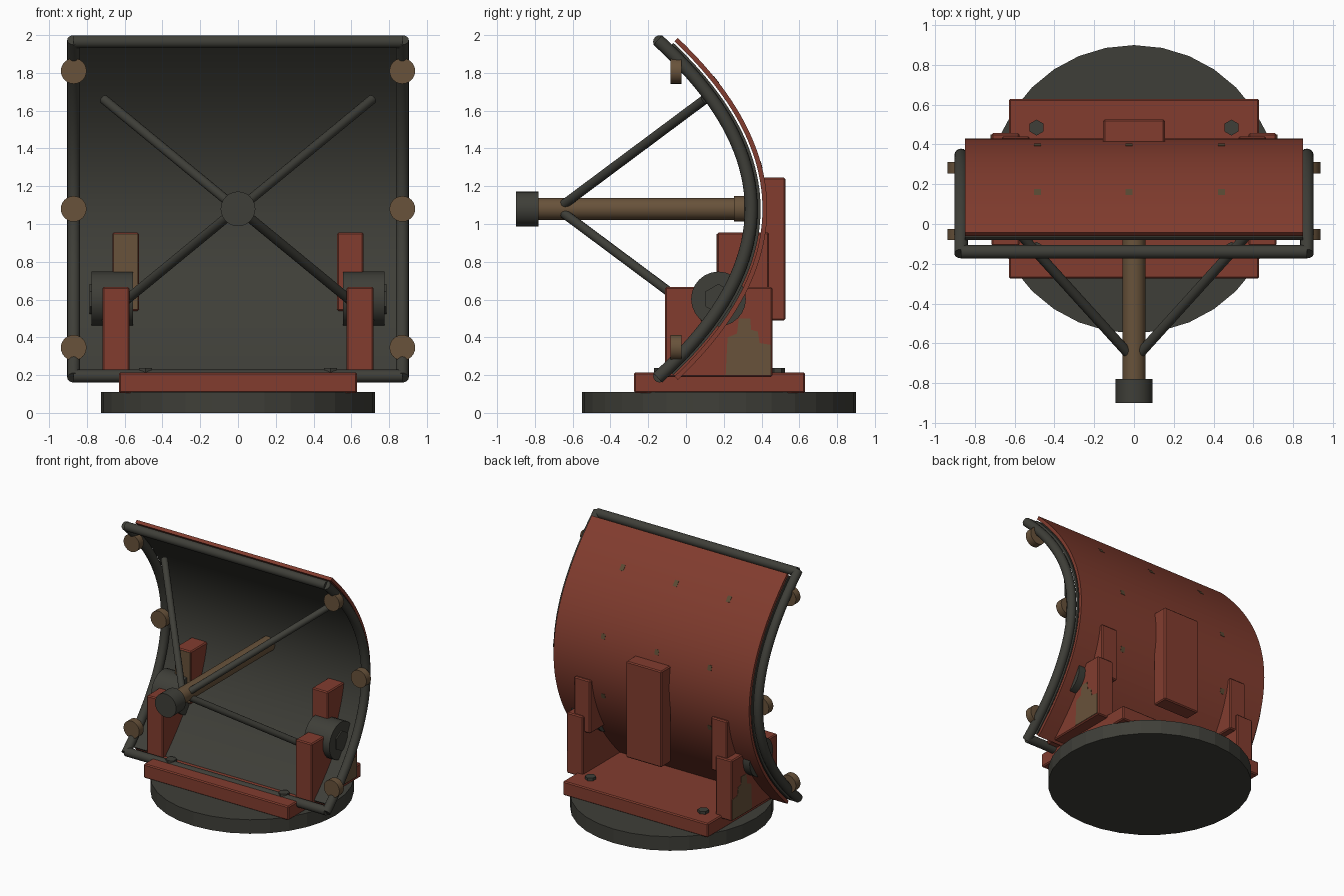
import bpy, bmesh, math
from mathutils import Vector, Matrix

if "Cube" in bpy.data.objects:
    bpy.data.objects.remove(bpy.data.objects["Cube"])


def material(name, rgb):
    m = bpy.data.materials.new(name)
    m.diffuse_color = (*rgb, 1)
    m.use_nodes = True
    m.node_tree.nodes["Principled BSDF"].inputs["Base Color"].default_value = m.diffuse_color
    return m


RED = material("red paint", (0.225, 0.046, 0.028))
DARK = material("dark metal", (0.049, 0.049, 0.040))
RUST = material("rust brown", (0.138, 0.085, 0.043))
CHIP = material("worn olive", (0.105, 0.070, 0.035))

ZC, K, Y0 = 1.08, 0.61, 0.375     # parabola axis height, curvature, vertex


def finish(name, bm, mat, smooth=False):
    bmesh.ops.recalc_face_normals(bm, faces=bm.faces)
    me = bpy.data.meshes.new(name)
    bm.to_mesh(me)
    bm.free()
    ob = bpy.data.objects.new(name, me)
    bpy.context.collection.objects.link(ob)
    me.materials.append(mat)
    if smooth:
        bpy.ops.object.select_all(action='DESELECT')
        ob.select_set(True)
        bpy.context.view_layer.objects.active = ob
        bpy.ops.object.shade_smooth_by_angle(angle=math.radians(35))
    return ob


def box(name, x, y, z, mat, bevel=0.008):
    bm = bmesh.new()
    size = [b - a for a, b in (x, y, z)]
    mid = [(a + b) / 2 for a, b in (x, y, z)]
    bmesh.ops.create_cube(bm, size=1, matrix=Matrix.Translation(mid) @ Matrix.Diagonal((*size, 1)))
    if bevel:
        bmesh.ops.bevel(bm, geom=bm.edges[:], offset=bevel, segments=1, affect='EDGES')
    return finish(name, bm, mat)


def rod(name, a, b, r, mat, sides=24, smooth=True):
    a, b = Vector(a), Vector(b)
    bm = bmesh.new()
    rot = (b - a).to_track_quat('Z', 'Y').to_matrix().to_4x4()
    bmesh.ops.create_cone(bm, cap_ends=True, segments=sides, radius1=r, radius2=r,
                          depth=(b - a).length, matrix=Matrix.Translation((a + b) / 2) @ rot)
    return finish(name, bm, mat, smooth)


def prism(name, outline, x0, x1, mat, smooth=False):
    """Extrude a y-z outline along x."""
    bm = bmesh.new()
    rings = [[bm.verts.new((x, y, z)) for y, z in outline] for x in (x0, x1)]
    n = len(outline)
    for i in range(n):
        j = (i + 1) % n
        bm.faces.new((rings[0][i], rings[0][j], rings[1][j], rings[1][i]))
    bm.faces.new(rings[0])
    bm.faces.new(rings[1])
    return finish(name, bm, mat, smooth)


def dish_point(dz, off):
    """Point on the parabola, pushed backwards along its normal."""
    n = Vector((1, 2 * K * dz)).normalized()
    return (Y0 - K * dz * dz + n.x * off, ZC + dz + n.y * off)


def dish_sheet(name, half_x, t0, t1, mat, steps=48, reach=0.865):
    zs = [reach * (2 * i / steps - 1) for i in range(steps + 1)]
    outline = [dish_point(d, t0) for d in zs] + [dish_point(d, t1) for d in reversed(zs)]
    return prism(name, outline, -half_x, half_x, mat, True)


# Turntable and bolted plate
rod("turntable", (0, 0.175, 0), (0, 0.175, 0.11), 0.725, DARK, 32, False)
box("base_plate", (-0.63, 0.63), (-0.275, 0.63), (0.105, 0.215), RED)
for x in (-0.49, 0.49):
    for y in (-0.13, 0.485):
        rod("plate_bolt", (x, y, 0.2), (x, y, 0.237), 0.04, DARK, 6, False)

# Reflector: dark inner sheet and red outer shell
dish_sheet("dish_liner", 0.85, 0.0, 0.02, DARK)
dish_sheet("dish_shell", 0.85, 0.03, 0.055, RED)
box("rear_spine", (-0.155, 0.155), (0.405, 0.527), (0.49, 1.245), RED)

# Worn chips on the back of the shell
for dz in (0.65, 0.22, -0.22):
    for x in (-0.485, -0.025, 0.44):
        outline = [dish_point(dz + d, o) for d, o in
                   ((-0.018, 0.05), (0.018, 0.05), (0.018, 0.057), (-0.018, 0.057))]
        prism("paint_chip", outline, x - 0.017, x + 0.017, CHIP)

# Tubular rim
HALF, TUBE = 0.885, 0.034
for z in (ZC - HALF, ZC + HALF):
    rod("rim_cross_tube", (-0.87, -0.14, z), (0.87, -0.14, z), TUBE, DARK, 16)


def side_tube(x, steps=40, sides=16):
    bm = bmesh.new()
    rings = []
    for i in range(steps + 1):
        dz = HALF * 1.01 * (2 * i / steps - 1)
        k = (0.345 + 0.14) / HALF ** 2
        c = Vector((x, 0.345 - k * dz * dz, ZC + dz))
        n = Vector((0, 1, 2 * k * dz)).normalized()
        ring = []
        for s in range(sides):
            a = 2 * math.pi * s / sides
            ring.append(bm.verts.new(c + TUBE * (math.cos(a) * n + math.sin(a) * Vector((1, 0, 0)))))
        rings.append(ring)
    for r0, r1 in zip(rings, rings[1:]):
        for s in range(sides):
            t = (s + 1) % sides
            bm.faces.new((r0[s], r0[t], r1[t], r1[s]))
    bm.faces.new(rings[0])
    bm.faces.new(rings[-1])
    finish("rim_side_tube", bm, DARK, True)


# Feed boom and head
rod("feed_boom", (0, -0.79, ZC), (0, 0.385, ZC), 0.058, RUST)
rod("feed_head", (0, -0.9, ZC), (0, -0.78, ZC), 0.092, DARK)

# Rust stain outline on the bracket's outer face (y, z)
STAIN = [(0.21, 0.2), (0.45, 0.2), (0.45, 0.36), (0.39, 0.37), (0.38, 0.43),
         (0.345, 0.44), (0.34, 0.5), (0.28, 0.5), (0.27, 0.42), (0.22, 0.4)]

# Everything mirrored left and right
for s in (-1, 1):
    def span(a, b):
        return tuple(sorted((s * a, s * b)))

    side_tube(s * 0.87)
    for z, y in ((1.81, -0.053), (1.08, 0.283), (0.345, -0.053)):
        rod("rim_knob", (s * 0.87, y - 0.028, z), (s * 0.87, y + 0.028, z), 0.068, RUST, 24)
    for up in (-1, 1):
        rod("feed_strut", (s * 0.035, -0.645, ZC + up * 0.025),
            (s * 0.71, 0.1, ZC + up * 0.58), 0.025, DARK, 12)
    box("side_bracket", span(0.575, 0.718), (-0.11, 0.457), (0.19, 0.667), RED)
    prism("bracket_stain", STAIN, s * 0.716, s * 0.721, RUST)
    box("dish_arm", span(0.525, 0.665), (0.165, 0.44), (0.54, 0.955), RED)
    rod("pivot_drum", (s * 0.555, 0.172, 0.603), (s * 0.775, 0.172, 0.603), 0.145, DARK, 24)
    rod("pivot_nut", (s * 0.77, 0.172, 0.603), (s * 0.785, 0.172, 0.603), 0.08, DARK, 6, False)

# Rusty face on one arm
box("arm_stain", (-0.66, -0.53), (0.161, 0.166), (0.55, 0.947), RUST, 0)
